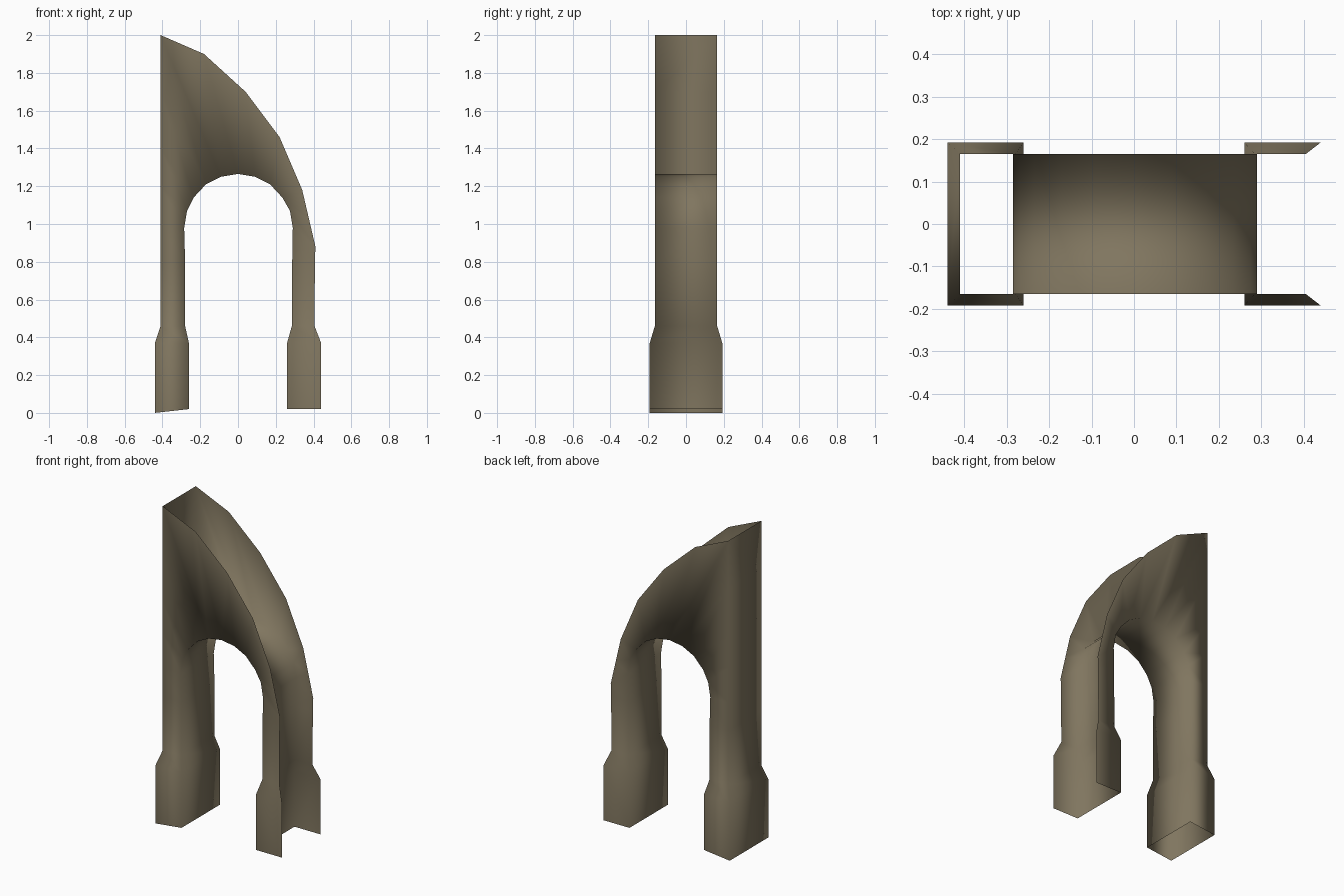
import bpy

if "Cube" in bpy.data.objects:
    bpy.data.objects.remove(bpy.data.objects["Cube"])

# Olive-brown stone colour
mat = bpy.data.materials.new("olive_stone")
mat.diffuse_color = (0.216, 0.18, 0.115, 1.0)
mat.use_nodes = True
mat.node_tree.nodes["Principled BSDF"].inputs["Base Color"].default_value = mat.diffuse_color

# Profile of the half arch as (x, z), from left foot over the crown to right foot
left = [(-.26, .02), (-.26, .37), (-.28, .46), (-.28, .8), (-.285, .98),
        (-.27, 1.07), (-.235, 1.14), (-.17, 1.21), (-.09, 1.25)]
right = [(.09, 1.25), (.17, 1.21), (.235, 1.14), (.275, 1.07), (.29, .98),
         (.287, .8), (.285, .46), (.26, .37), (.26, .02)]
inner = left + [(0, 1.265)] + right
outer = [(-.44, 0), (-.44, .37), (-.41, .46), (-.41, .8), (-.41, .98),
         (-.41, 1.2), (-.41, 1.4), (-.41, 1.7), (-.41, 2),
         (-.18, 1.9), (.04, 1.7), (.22, 1.46), (.34, 1.18), (.375, 1.03),
         (.41, .88), (.407, .8), (.405, .46), (.44, .37), (.44, .02)]
n = len(inner)
WALL_END = 8    # the outer side is closed only along the straight left wall


def half_depth(z):
    return .192 if z < .4 else .165    # wider plinths at the feet


# Four vertex rows: front inner, front outer, back inner, back outer
verts = [(x, s * half_depth(z), z)
         for s in (-1, 1) for row in (inner, outer) for x, z in row]
FI, FO, BI, BO = 0, n, 2 * n, 3 * n

faces = []
for i in range(n - 1):
    j = i + 1
    faces.append((FI + i, FI + j, FO + j, FO + i))        # front plate
    faces.append((BO + i, BO + j, BI + j, BI + i))        # back plate
    faces.append((FI + j, FI + i, BI + i, BI + j))        # arch underside
    if i < WALL_END:
        faces.append((FO + i, FO + j, BO + j, BO + i))    # left wall

mesh = bpy.data.meshes.new("half_arch_shell")
mesh.from_pydata(verts, [], faces)
mesh.materials.append(mat)
for p in mesh.polygons:
    p.use_smooth = True
mesh.update()
obj = bpy.data.objects.new("half_arch_shell", mesh)
bpy.context.collection.objects.link(obj)
